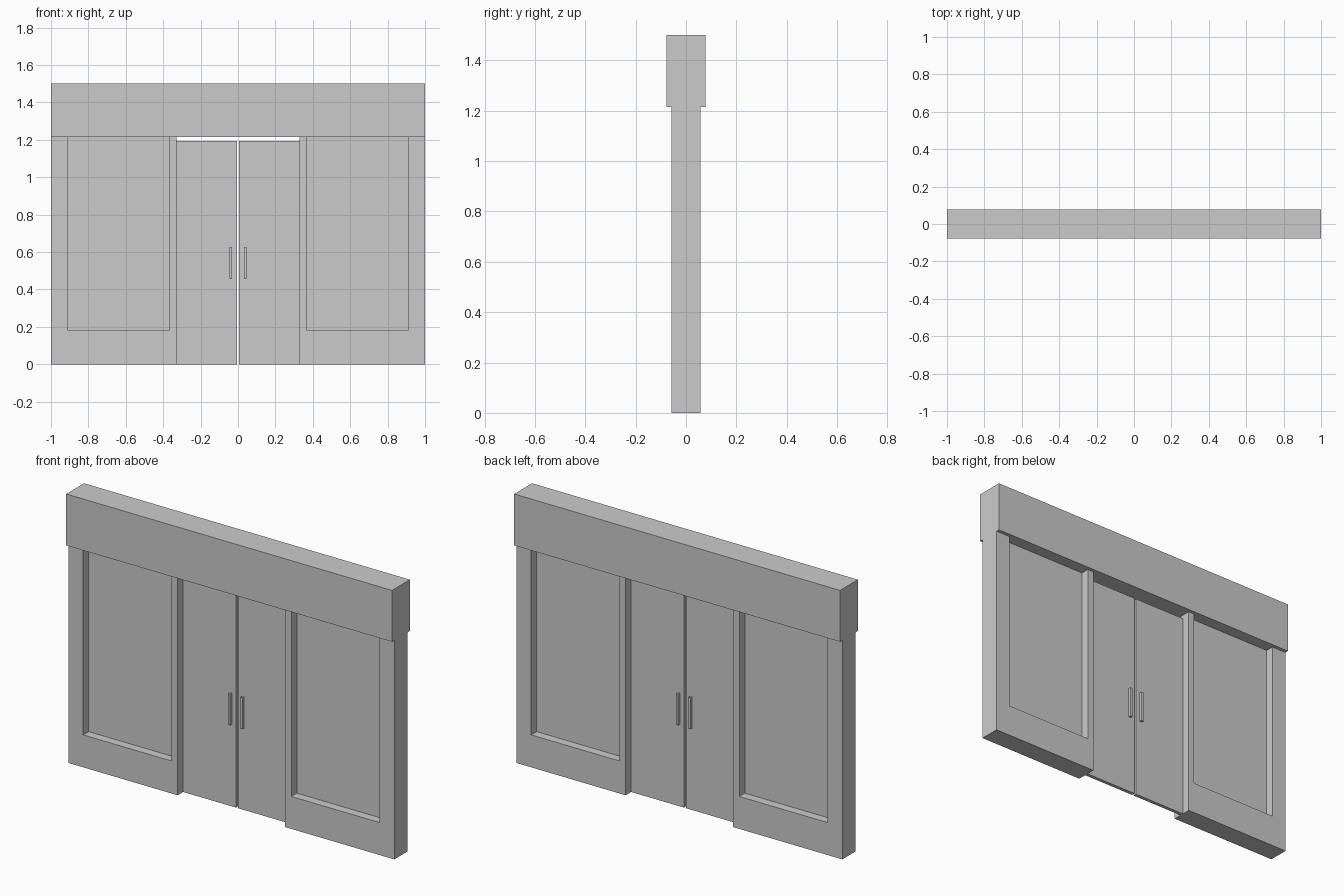
import bpy

cube = bpy.data.objects.get("Cube")
if cube:
    bpy.data.objects.remove(cube, do_unlink=True)

# Single plain grey for the whole entrance
grey = bpy.data.materials.new("plain_grey")
grey.use_nodes = True
colour = (0.6, 0.6, 0.6, 1)
grey.diffuse_color = colour
grey.node_tree.nodes["Principled BSDF"].inputs["Base Color"].default_value = colour


def add_mesh(name, verts, faces):
    mesh = bpy.data.meshes.new(name)
    mesh.from_pydata(verts, [], faces)
    mesh.materials.append(grey)
    obj = bpy.data.objects.new(name, mesh)
    bpy.context.collection.objects.link(obj)
    return obj


def slab(name, outline, half_depth):
    """Extrude a counter-clockwise (x, z) outline symmetrically through y."""
    n = len(outline)
    verts = [(x, y, z) for y in (-half_depth, half_depth) for x, z in outline]
    faces = [tuple(range(n)), tuple(reversed(range(n, 2 * n)))]
    faces += [(i, i + n, (i + 1) % n + n, (i + 1) % n) for i in range(n)]
    return add_mesh(name, verts, faces)


def box(name, x0, x1, z0, z1, half_depth):
    return slab(name, [(x0, z0), (x1, z0), (x1, z1), (x0, z1)], half_depth)


HEAD = 1.215        # underside of the header
DOOR_EDGE = 0.33    # opening edge
WIN_IN, WIN_OUT, SILL = 0.368, 0.91, 0.18

# Header beam across the top
box("header_beam", -1, 1, HEAD, 1.5, 0.078)

for side, s in (("left", 1), ("right", -1)):
    def span(a, b):
        return sorted((s * a, s * b))

    # U-shaped wall frame around the window, open up to the header
    frame = [(DOOR_EDGE, 0), (1, 0), (1, HEAD), (WIN_OUT, HEAD),
             (WIN_OUT, SILL), (WIN_IN, SILL), (WIN_IN, HEAD), (DOOR_EDGE, HEAD)]
    outline = [(s * x, z) for x, z in frame]
    slab(side + "_wall_frame", outline if s > 0 else outline[::-1], 0.058)

    # Recessed window pane
    box(side + "_window_pane", *span(WIN_IN, WIN_OUT), SILL, HEAD, 0.01)

    # Door leaf with a pull handle on both faces
    box(side + "_door", *span(0.006, DOOR_EDGE), 0, 1.195, 0.01)
    box(side + "_door_handle", *span(0.031, 0.045), 0.455, 0.628, 0.025)
